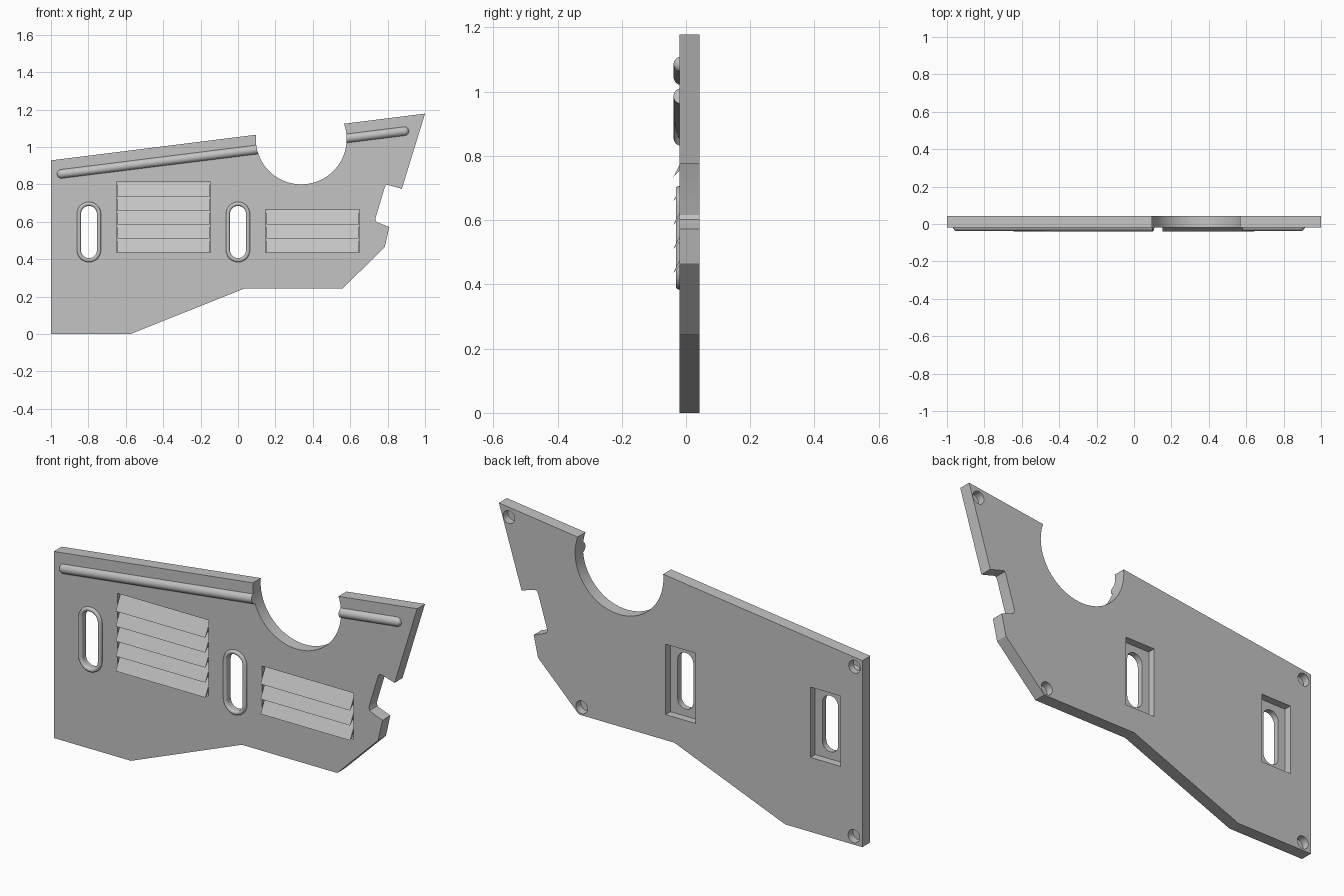
import bpy
import bmesh
from math import sin, cos, pi, atan2, hypot
from mathutils import Matrix

cube = bpy.data.objects.get("Cube")
if cube:
    bpy.data.objects.remove(cube, do_unlink=True)

FRONT, BACK = -0.02, 0.042

grey = bpy.data.materials.new("plain grey")
grey.use_nodes = True
colour = (0.55, 0.55, 0.55, 1)
grey.diffuse_color = colour
grey.node_tree.nodes["Principled BSDF"].inputs["Base Color"].default_value = colour


def add_object(name, data):
    obj = bpy.data.objects.new(name, data)
    bpy.context.scene.collection.objects.link(obj)
    data.materials.append(grey)
    return obj


def from_bmesh(name, bm):
    bmesh.ops.recalc_face_normals(bm, faces=bm.faces)
    mesh = bpy.data.meshes.new(name)
    bm.to_mesh(mesh)
    bm.free()
    return add_object(name, mesh)


def prism(name, base, offset):
    """Extrude a closed 3D outline along an offset vector."""
    bm = bmesh.new()
    face = bm.faces.new([bm.verts.new(p) for p in base])
    top = bmesh.ops.extrude_face_region(bm, geom=[face])["geom"]
    verts = [v for v in top if isinstance(v, bmesh.types.BMVert)]
    bmesh.ops.translate(bm, verts=verts, vec=offset)
    return from_bmesh(name, bm)


def slab(name, outline, y0, y1):
    return prism(name, [(x, y0, z) for x, z in outline], (0, y1 - y0, 0))


def rectangle(x0, x1, z0, z1):
    return [(x0, z0), (x1, z0), (x1, z1), (x0, z1)]


def stadium(cx, cz, radius, straight, steps=14):
    """Upright slot outline; with no straight part it is a circle."""
    points = []
    for side in (1, -1):
        for i in range(steps + (straight > 0)):
            a = pi * i / steps + (0 if side > 0 else pi)
            points.append((cx + radius * cos(a), cz + side * straight + radius * sin(a)))
    return points


def cut(target, outline, y0, y1):
    """Cut a slab-shaped hole and discard the cutter."""
    cutter = slab("cutter", outline, y0, y1)
    cutter.hide_render = True
    mod = target.modifiers.new("cut", 'BOOLEAN')
    mod.operation, mod.solver, mod.object = 'DIFFERENCE', 'EXACT', cutter
    with bpy.context.temp_override(object=target, active_object=target):
        bpy.ops.object.modifier_apply(modifier=mod.name)
    bpy.data.objects.remove(cutter, do_unlink=True)


def smooth(obj):
    bpy.ops.object.select_all(action='DESELECT')
    obj.select_set(True)
    bpy.context.view_layer.objects.active = obj
    bpy.ops.object.shade_smooth_by_angle(angle=0.5)


# Main plate with its notch on the slanted side
plate = slab("panel_plate", [
    (-1, 0), (-0.575, 0), (0.035, 0.243), (0.56, 0.243), (0.785, 0.465),
    (0.809, 0.572), (0.752, 0.594), (0.738, 0.602), (0.734, 0.616),
    (0.785, 0.785), (0.791, 0.796), (0.802, 0.797), (0.876, 0.776),
    (1, 1.178), (-1, 0.928)], FRONT, BACK)

# Raised rod with rounded ends, parallel to the top edge
start, end, rod_radius = (-0.943, 0.856), (0.889, 1.084), 0.025
dx, dz = end[0] - start[0], end[1] - start[1]
bm = bmesh.new()
bmesh.ops.create_uvsphere(bm, u_segments=32, v_segments=16, radius=rod_radius)
for v in bm.verts:
    if abs(v.co.z) > 1e-5:
        v.co.z += hypot(dx, dz) / 2 * (1 if v.co.z > 0 else -1)
bm.transform(Matrix.Translation(((start[0] + end[0]) / 2, FRONT + 0.006, (start[1] + end[1]) / 2))
             @ Matrix.Rotation(atan2(dx, dz), 4, 'Y'))
rod = from_bmesh("raised_rod", bm)

# Round bite through plate and rod
bite = stadium(0.338, 1.043, 0.243, 0, 36)
for part in (plate, rod):
    cut(part, bite, -0.1, 0.1)

# Slots with a back pocket and a rounded front rim
for label, cx in (("right", -0.797), ("middle", 0)):
    cz = 0.545
    cut(plate, rectangle(cx - 0.083, cx + 0.083, cz - 0.175, cz + 0.175), 0.004, 0.1)
    cut(plate, stadium(cx, cz, 0.043, 0.097), -0.1, 0.1)
    curve = bpy.data.curves.new(label + "_slot_rim", 'CURVE')
    curve.dimensions = '3D'
    curve.bevel_depth, curve.bevel_resolution = 0.0108, 4
    path = stadium(cx, cz, 0.0535, 0.097)
    spline = curve.splines.new('POLY')
    spline.points.add(len(path) - 1)
    for point, (x, z) in zip(spline.points, path):
        point.co = (x, FRONT - 0.001, z, 1)
    spline.use_cyclic_u = True
    rim = add_object(label + "_slot_rim", curve)
    bpy.ops.object.select_all(action='DESELECT')
    rim.select_set(True)
    bpy.context.view_layer.objects.active = rim
    bpy.ops.object.convert(target='MESH')
    smooth(bpy.context.view_layer.objects.active)

# Recessed vents with sloping slats
for label, x0, x1, count in (("right", -0.65, -0.147, 5), ("left", 0.147, 0.65, 3)):
    bottom, pitch = 0.435, 0.0745
    cut(plate, rectangle(x0, x1, bottom, bottom + pitch * count + 0.006), -0.1, 0)
    for i in range(count):
        z = bottom + pitch * i
        profile = [(-0.04, z), (0.001, z + 0.08), (0.001, z + 0.045)]
        prism(f"{label}_vent_slat_{i + 1}", [(x0 + 0.005, y, h) for y, h in profile],
              (x1 - x0 - 0.01, 0, 0))

# Blind fixing holes in the back
for cx, cz in ((-0.957, 0.886), (-0.953, 0.042), (0.545, 0.283), (0.945, 1.122)):
    cut(plate, stadium(cx, cz, 0.032, 0), 0.004, 0.1)

smooth(plate)
smooth(rod)
